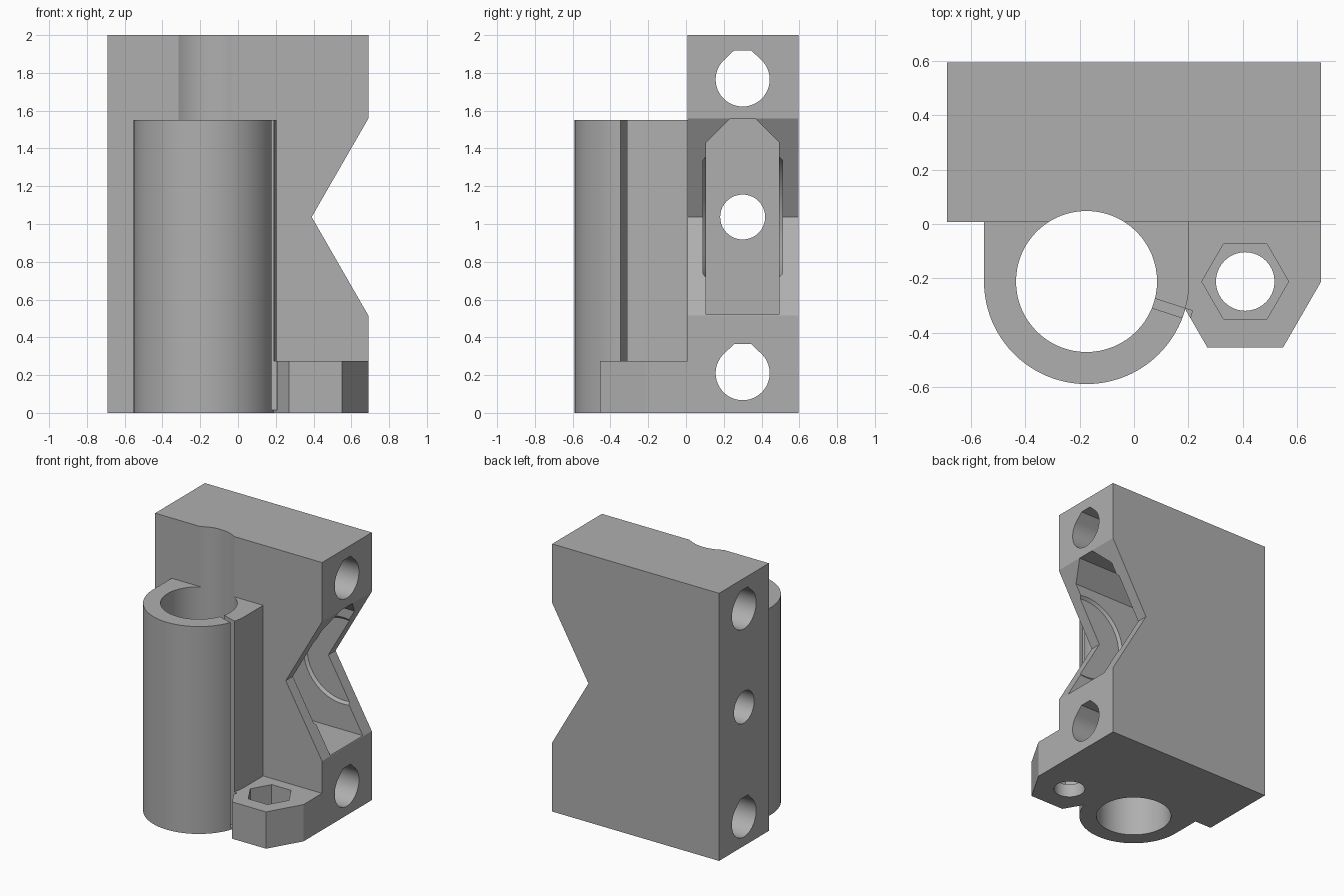
import bpy, bmesh, math
from mathutils import Matrix

if "Cube" in bpy.data.objects:
    bpy.data.objects.remove(bpy.data.objects["Cube"])

grey = bpy.data.materials.new("plain_grey")
grey.diffuse_color = (0.43, 0.43, 0.43, 1)
grey.use_nodes = True
grey.node_tree.nodes["Principled BSDF"].inputs["Base Color"].default_value = grey.diffuse_color


def finish(bm, name):
    bmesh.ops.recalc_face_normals(bm, faces=bm.faces)
    me = bpy.data.meshes.new(name)
    bm.to_mesh(me)
    bm.free()
    me.materials.append(grey)
    ob = bpy.data.objects.new(name, me)
    bpy.context.collection.objects.link(ob)
    return ob


def prism(name, profile, axis, lo, hi):
    """Extrude a 2D profile along an axis from lo to hi."""
    place = {"x": lambda a, b, t: (t, a, b),
             "y": lambda a, b, t: (a, t, b),
             "z": lambda a, b, t: (a, b, t)}[axis]
    bm = bmesh.new()
    low, high = [[bm.verts.new(place(a, b, t)) for a, b in profile] for t in (lo, hi)]
    bm.faces.new(low)
    bm.faces.new(high)
    n = len(profile)
    for i in range(n):
        j = (i + 1) % n
        bm.faces.new((low[i], low[j], high[j], high[i]))
    return finish(bm, name)


def arc(cx, cy, r, start=0, end=360, n=64):
    count = n if end - start >= 360 else n + 1
    angles = [math.radians(start + (end - start) * i / n) for i in range(count)]
    return [(cx + r * math.cos(a), cy + r * math.sin(a)) for a in angles]


def rect(a0, a1, b0, b1):
    return [(a0, b0), (a1, b0), (a1, b1), (a0, b1)]


def combine(target, tool, op):
    mod = target.modifiers.new(op, "BOOLEAN")
    mod.operation, mod.object, mod.solver = op, tool, "EXACT"
    bpy.ops.object.select_all(action="DESELECT")
    bpy.context.view_layer.objects.active = target
    target.select_set(True)
    bpy.ops.object.modifier_apply(modifier=mod.name)
    bpy.data.objects.remove(tool)


BX, BY = -0.175, -0.212      # bearing axis
NX, NY = 0.41, -0.212        # nut axis
MZ, RY = 1.037, 0.30         # notch height and rod hole depth

# Main block
body = prism("rod_clamp_body", rect(-0.69, 0.69, 0.007, 0.595), "z", 0, 2)

# Bearing holder and nut foot joined to the block
holder = arc(BX, BY, 0.378, 180, 360, 48) + [(BX + 0.378, 0.06), (BX - 0.378, 0.06)]
combine(body, prism("bearing_holder", holder, "z", 0, 1.55), "UNION")
foot = arc(NX, NY, 0.28, 180, 360, 3) + [(0.69, 0.06), (0.13, 0.06)]
combine(body, prism("nut_foot", foot, "z", 0, 0.275), "UNION")

# V notch on the right side
notch = [(0.39, MZ), (0.79, MZ + 0.695), (0.79, MZ - 0.695)]
cutters = [prism("notch", notch, "y", -0.1, 0.7)]

# Rod holes with flat-topped teardrop profile, and the tension screw hole
for z in (0.21, 1.765):
    drop = arc(RY, z, 0.143, 135, 405, 40) + [(RY + 0.045, z + 0.154), (RY - 0.045, z + 0.154)]
    cutters.append(prism("rod_hole", drop, "x", -0.8, 0.8))
cutters.append(prism("screw_hole", arc(RY, MZ, 0.119, n=40), "x", -0.8, 0.8))

# Belt slot with sloped roof corners
slot = [(0.107, 0.52), (0.493, 0.52), (0.493, 1.432), (0.367, 1.557), (0.233, 1.557), (0.107, 1.432)]
cutters.append(prism("belt_slot", slot, "x", -0.2, 0.8))

# Shallow tapered round recess in each slot wall
for side in (-1, 1):
    bm = bmesh.new()
    bmesh.ops.create_cone(bm, cap_ends=True, segments=64, radius1=0.35, radius2=0.305, depth=0.04,
                          matrix=Matrix.Translation((0.52, RY + side * 0.19, MZ))
                          @ Matrix.Rotation(-side * math.pi / 2, 4, "X"))
    cutters.append(finish(bm, "pulley_recess"))

# Bearing bore, nut trap and lead hole
cutters.append(prism("bearing_bore", arc(BX, BY, 0.26), "z", -0.1, 2.1))
cutters.append(prism("nut_trap", arc(NX, NY, 0.16, n=6), "z", 0.1, 0.5))
cutters.append(prism("nut_hole", arc(NX, NY, 0.108, n=40), "z", -0.1, 0.5))

# Relief slit in the bearing holder
slit = prism("relief_slit", rect(0.2, 0.405, -0.018, 0.018), "z", 0.015, 1.7)
slit.data.transform(Matrix.Translation((BX, BY, 0)) @ Matrix.Rotation(math.radians(-18), 4, "Z"))
cutters.append(slit)

for cutter in cutters:
    combine(body, cutter, "DIFFERENCE")

bpy.ops.object.shade_smooth_by_angle(angle=math.radians(25))
